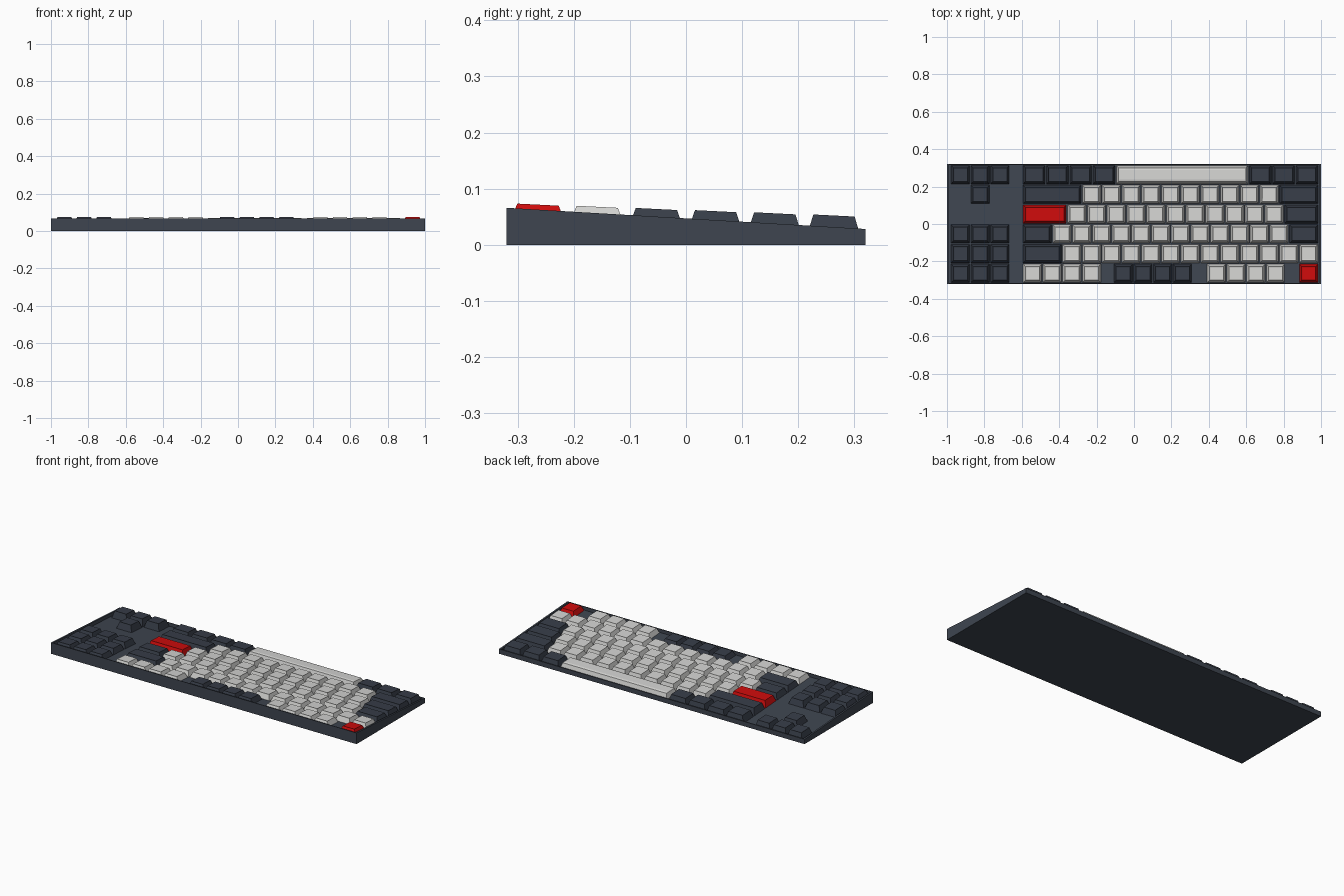
import bpy, bmesh

if "Cube" in bpy.data.objects:
    bpy.data.objects.remove(bpy.data.objects["Cube"])

U = 0.1055            # key pitch
RIGHT = 0.9865        # edge where every main row starts (rows run towards -x)
NAV = -0.981          # left edge of the navigation block


def srgb(r, g, b):
    lin = [(c / 255 / 12.92 if c < 11 else ((c / 255 + 0.055) / 1.055) ** 2.4) for c in (r, g, b)]
    return (*lin, 1)


def material(name, rgb):
    m = bpy.data.materials.new(name)
    m.diffuse_color = srgb(*rgb)
    m.use_nodes = True
    m.node_tree.nodes["Principled BSDF"].inputs["Base Color"].default_value = m.diffuse_color
    return m


CASE = material("case slate", (62, 69, 80))
DARK = material("dark slate key", (55, 61, 72))
WHITE = material("light grey key", (212, 212, 210))
RED = material("red key", (205, 12, 12))


def rim_z(y):
    return 0.0470 - 0.0590 * y


def top_z(y):
    return 0.0618 - 0.0368 * y


def row_y(row):       # row 0 is at the back (+y), row 5 at the front
    return (2.5 - row) * U


def finish(bm, name, mat):
    bmesh.ops.recalc_face_normals(bm, faces=bm.faces)
    me = bpy.data.meshes.new(name)
    bm.to_mesh(me)
    bm.free()
    me.materials.append(mat)
    ob = bpy.data.objects.new(name, me)
    bpy.context.collection.objects.link(ob)
    return ob


def loft(bm, loops):
    rings = [[bm.verts.new(p) for p in lp] for lp in loops]
    bm.faces.new(rings[0][::-1])
    for a, b in zip(rings, rings[1:]):
        for i in range(4):
            j = (i + 1) % 4
            bm.faces.new((a[i], a[j], b[j], b[i]))
    bm.faces.new(rings[-1])


def rect(cx, cy, hx, hy, zf):
    return [(cx + sx * hx, cy + sy * hy, zf(cy + sy * hy))
            for sx, sy in ((-1, -1), (1, -1), (1, 1), (-1, 1))]


def add_key(bm, x0, x1, row, bar=False):
    """Tapered cap: wide base, tilted top, slightly sunken dish (raised on a bar)."""
    cx, cy = (x0 + x1) / 2, row_y(row)
    hx, hy = (x1 - x0) / 2 - 0.0035, U / 2 - 0.0035
    tilt = lambda d: (lambda y: top_z(cy) - 0.05 * (y - cy) + d)
    tx, ty = hx - 0.012, hy - 0.0125
    lo, hi = (0.003, 0.0) if bar else (0.0, 0.0018)
    loft(bm, [
        rect(cx, cy, hx, hy, lambda y: rim_z(y) - 0.0205),
        rect(cx, cy, tx, ty, tilt(-lo)),
        rect(cx, cy, tx - 0.005, ty - (0.012 if bar else 0.005), tilt(-hi)),
    ])


# Case: wedge with a sunken key bed
bm = bmesh.new()
loft(bm, [
    rect(0, 0, 1.0, 0.32, lambda y: 0),
    rect(0, 0, 1.0, 0.32, rim_z),
    rect(0, 0, 0.99, 0.3155, rim_z),
    rect(0, 0, 0.99, 0.3155, lambda y: rim_z(y) - 0.02),
])
finish(bm, "case", CASE)

# Main rows: (row, start in key units, [(count, width, group)])
rows = [
    (0, 0, [(3, 1.18, "modifier_keys"), (1, 6.74, "space_bar"), (4, 1.18, "modifier_keys")]),
    (1, 0, [(1, 2, "modifier_keys"), (10, 1, "letter_keys"), (1, 3, "modifier_keys")]),
    (2, 0, [(1, 1.75, "modifier_keys"), (11, 1, "letter_keys"), (1, 2.25, "enter_key")]),
    (3, 0, [(1, 1.5, "modifier_keys"), (12, 1, "letter_keys"), (1, 1.5, "modifier_keys")]),
    (4, 0, [(13, 1, "number_keys"), (1, 2, "modifier_keys")]),
    (5, 0, [(1, 1, "escape_key")]),
    (5, 1.68, [(4, 1, "light_function_keys")]),
    (5, 6.4, [(4, 1, "dark_function_keys")]),
    (5, 11, [(4, 1, "light_function_keys")]),
]
colours = {
    "modifier_keys": DARK, "dark_function_keys": DARK, "navigation_keys": DARK,
    "letter_keys": WHITE, "number_keys": WHITE, "light_function_keys": WHITE,
    "space_bar": WHITE, "enter_key": RED, "escape_key": RED,
}
groups = {name: bmesh.new() for name in colours}

for row, u, runs in rows:
    for count, width, name in runs:
        for _ in range(count):
            add_key(groups[name], RIGHT - (u + width) * U, RIGHT - u * U, row, name == "space_bar")
            u += width

# Navigation block: arrows at the back, two by three cluster and extra row in front
for row, cols in ((0, (0, 1, 2)), (1, (1,)), (3, (0, 1, 2)), (4, (0, 1, 2)), (5, (0, 1, 2))):
    for c in cols:
        add_key(groups["navigation_keys"], NAV + c * U, NAV + (c + 1) * U, row)

for name, bm in groups.items():
    finish(bm, name, colours[name])
